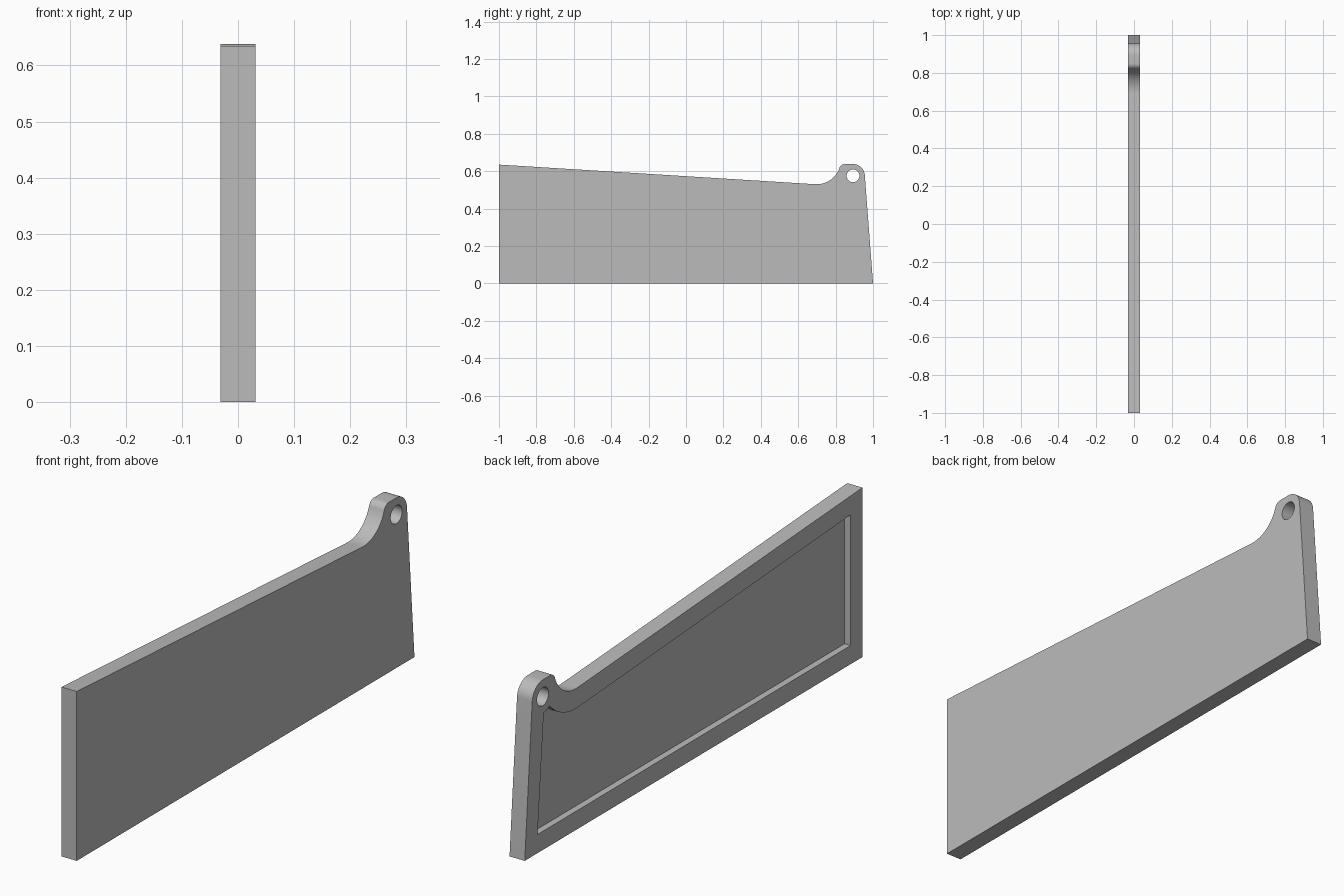
import bpy, bmesh
from math import sin, cos, radians

cube = bpy.data.objects.get("Cube")
if cube:
    bpy.data.objects.remove(cube, do_unlink=True)

HALF = 0.0315            # half thickness of the plate
RECESS = 0.025           # depth of the pocket
EYE = (0.893, 0.575)     # centre of the hanging hole
FILLET = (0.698, 0.66)   # centre of the sweep up to the tab

grey = bpy.data.materials.new("plain grey")
grey.use_nodes = True
colour = (0.5, 0.5, 0.5, 1)
grey.diffuse_color = colour
grey.node_tree.nodes["Principled BSDF"].inputs["Base Color"].default_value = colour


def arc(centre, r, a, b, n):
    """Points on an arc from angle a to b in degrees."""
    angles = [radians(a + (b - a) * i / n) for i in range(n + 1)]
    return [(centre[0] + r * cos(t), centre[1] + r * sin(t)) for t in angles]


def prism(name, outline, x0, x1):
    """Extrude a (y, z) outline along x."""
    bm = bmesh.new()
    face = bm.faces.new([bm.verts.new((x0, y, z)) for y, z in outline])
    out = bmesh.ops.extrude_face_region(bm, geom=[face])
    moved = [v for v in out["geom"] if isinstance(v, bmesh.types.BMVert)]
    bmesh.ops.translate(bm, verts=moved, vec=(x1 - x0, 0, 0))
    bmesh.ops.recalc_face_normals(bm, faces=bm.faces)
    mesh = bpy.data.meshes.new(name)
    bm.to_mesh(mesh)
    bm.free()
    mesh.materials.append(grey)
    obj = bpy.data.objects.new(name, mesh)
    bpy.context.collection.objects.link(obj)
    return obj


# Tapered plate with a rounded tab at the back
outline = [(-1, 0), (1, 0)]
outline += arc(EYE, 0.063, 4.5, 90, 16)
outline += arc((0.849, 0.608), 0.03, 90, 161, 8)
outline += arc(FILLET, 0.13, -19, -93.6, 20)
outline += [(-1, 0.635)]
plate = prism("plate", outline, -HALF, HALF)

# Pocket in one side, following the rim and curving under the hole
pocket = [(-0.93, 0.07), (0.924, 0.07)]
pocket += arc(EYE, 0.063, -95, -126, 6)
pocket += arc(FILLET, 0.205, -42, -93.6, 16)
pocket += [(-0.93, 0.56)]

cutters = [
    prism("pocket_cutter", pocket, -HALF - 0.05, -HALF + RECESS),
    prism("hole_cutter", arc(EYE, 0.034, 0, 351, 39), -0.1, 0.1),
]

bpy.ops.object.select_all(action="DESELECT")
plate.select_set(True)
bpy.context.view_layer.objects.active = plate
for cutter in cutters:
    cutter.hide_render = True
    cut = plate.modifiers.new(cutter.name, "BOOLEAN")
    cut.operation = "DIFFERENCE"
    cut.solver = "EXACT"
    cut.object = cutter
    bpy.ops.object.modifier_apply(modifier=cut.name)
    bpy.data.objects.remove(cutter, do_unlink=True)

bpy.ops.object.shade_smooth_by_angle(angle=radians(30))
